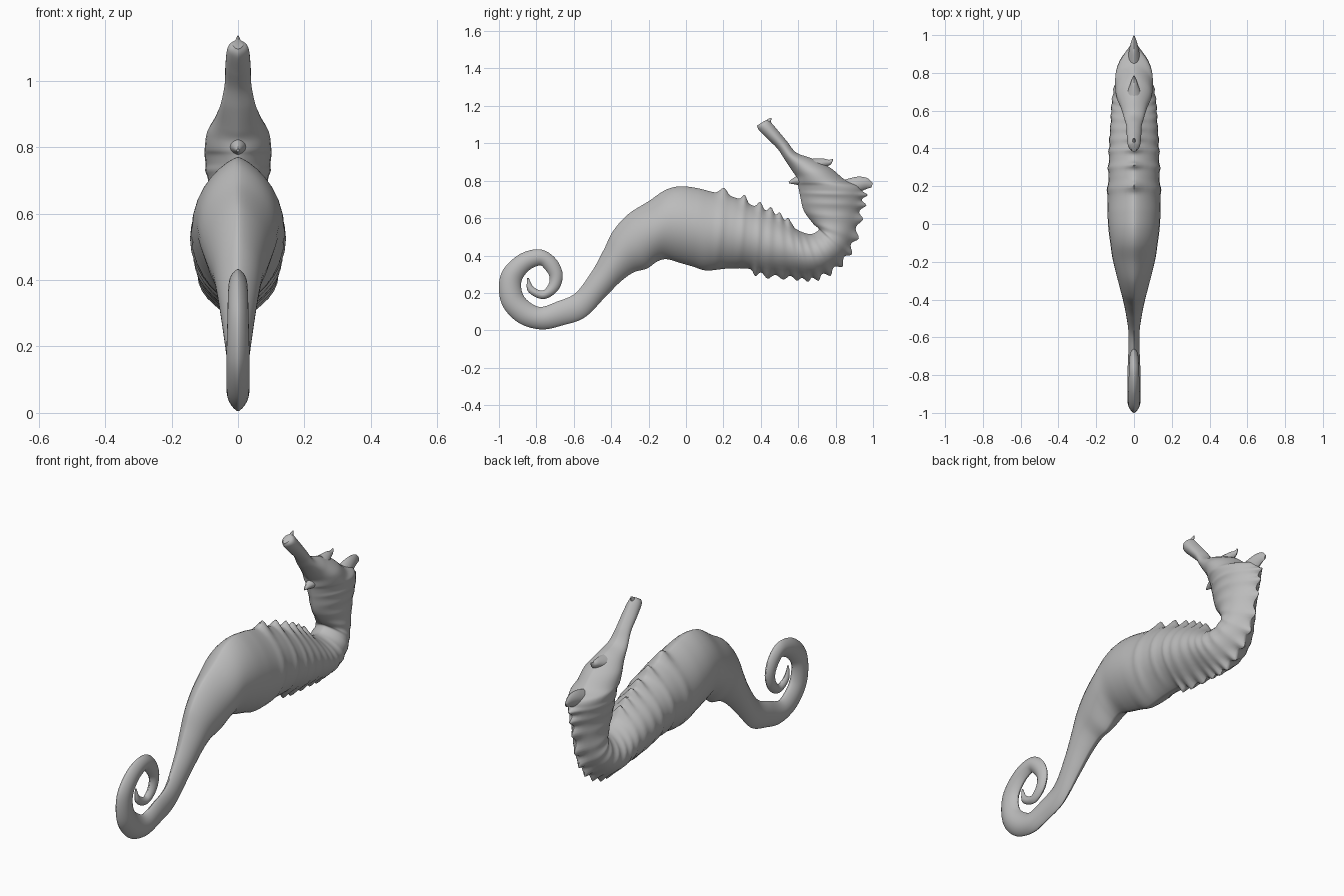
import bpy
import bmesh
import math
from mathutils import Vector

default_cube = bpy.data.objects.get("Cube")
if default_cube:
    bpy.data.objects.remove(default_cube, do_unlink=True)

grey = bpy.data.materials.new("plain grey")
grey.use_nodes = True
grey.diffuse_color = (0.5, 0.5, 0.5, 1)
grey.node_tree.nodes["Principled BSDF"].inputs["Base Color"].default_value = (0.5, 0.5, 0.5, 1)

STEPS = 10    # rings between two stations
SIDES = 32    # points around each ring


def sections_from_centres(path):
    """Turn (y, z, radius, half width) into (inner point, outer point, half width)."""
    result = []
    for i, (y, z, radius, width) in enumerate(path):
        before = path[max(i - 1, 0)]
        after = path[min(i + 1, len(path) - 1)]
        tangent = Vector((after[0] - before[0], after[1] - before[1])).normalized()
        ny, nz = -tangent.y * radius, tangent.x * radius
        result.append((y + ny, z + nz, y - ny, z - nz, width))
    return result


def catmull(a, b, c, d, t):
    return 0.5 * (2 * b + (c - a) * t + (2 * a - 5 * b + 4 * c - d) * t * t
                  + (3 * b - a - 3 * c + d) * t ** 3)


def smooth_sections(stations):
    """Yield (station position, interpolated section) along the spline."""
    last = len(stations) - 1
    for step in range(last * STEPS + 1):
        i = min(step // STEPS, last - 1)
        t = step / STEPS - i
        four = [stations[min(max(i + k, 0), last)] for k in (-1, 0, 1, 2)]
        yield step / STEPS, [catmull(*values, t) for values in zip(*four)]


def loft(name, stations, relief=None):
    """Skin keeled oval sections, given in hundredths of a unit."""
    bm = bmesh.new()
    rings = []
    for position, (uy, uz, ly, lz, width) in smooth_sections(stations):
        middle = Vector((0, uy + ly, uz + lz)) / 2
        half = Vector((0, uy - ly, uz - lz)) / 2
        inner, outer, swell = relief(position) if relief else (0, 0, 0)
        ring = []
        for k in range(SIDES):
            angle = math.tau * k / SIDES
            s, c = math.sin(angle), math.cos(angle)
            push = (inner if c > 0 else outer) * abs(c) ** 12
            point = middle + half * c + half.normalized() * math.copysign(push, c)
            point.x = math.copysign(abs(s) ** 1.5, s) * max(width, 0.1) * (1 + swell)
            ring.append(bm.verts.new(point / 100))
        rings.append(ring)
    for first, second in zip(rings, rings[1:]):
        for k in range(SIDES):
            n = (k + 1) % SIDES
            bm.faces.new((first[k], first[n], second[n], second[k]))
    bm.faces.new(rings[0])
    bm.faces.new(rings[-1])
    bmesh.ops.recalc_face_normals(bm, faces=bm.faces)
    mesh = bpy.data.meshes.new(name)
    bm.to_mesh(mesh)
    bm.free()
    mesh.materials.append(grey)
    part = bpy.data.objects.new(name, mesh)
    bpy.context.collection.objects.link(part)
    bpy.ops.object.select_all(action="DESELECT")
    part.select_set(True)
    bpy.context.view_layer.objects.active = part
    bpy.ops.object.shade_smooth_by_angle(angle=math.radians(45))
    return part


# Curled tail: centre y, z, radius, half width
tail = [
    (-84.5, 28, 0.4, 0.4), (-83, 22, 1.9, 1.3), (-76.5, 19, 2.3, 1.8),
    (-71, 23, 3, 2), (-69.5, 29.5, 3.6, 2.2), (-73, 36, 4, 2.5),
    (-78.5, 39, 4.3, 2.7), (-87, 36, 5, 3), (-93.5, 28, 5.8, 3.2),
    (-93, 17, 6.2, 3.5), (-86.5, 9.5, 6.2, 3.5), (-77.5, 6.5, 6, 3.4), (-67.5, 9, 6.5, 3),
]

# Trunk: dorsal y, z, belly y, z, half width
trunk = [
    (-59, 20, -54, 7, 3), (-50, 32, -43, 18, 4.5), (-44, 43, -35, 26, 6),
    (-39, 53, -28, 31, 7.5), (-31, 62, -21, 33, 9.5), (-20, 69, -15, 37, 11.5),
    (-11, 75, -10, 38, 12.5), (-3, 77, -3, 36, 13.5), (6, 76, 4, 34, 14),
    (14, 74, 11, 32, 14), (26, 71, 22, 33, 13.5), (35, 67, 33, 33, 13.2),
    (44, 63, 42, 31, 12.8), (53, 58, 56, 30, 12), (61, 53, 67, 29, 11.5),
]

# Neck, head and snout: throat side y, z, crown side y, z, half width
head = [
    (67, 51.5, 76, 32, 10.5), (71, 54, 84, 39, 9), (68, 57, 89, 49, 8),
    (63, 64, 92, 62, 8), (61, 72, 94, 71, 9.2), (60, 77, 93, 77, 10),
    (59.5, 79, 85, 80.5, 10), (59, 82, 77, 87, 9.3), (57, 85, 67, 92, 7),
    (53, 91, 59, 95, 5.2), (49, 97, 54, 101, 4), (44, 102, 49, 107, 3.8),
    (39, 107, 44.5, 112, 3.2), (38, 109.5, 42, 112, 1.5),
]

# Bony rings, as positions along the trunk stations
bony_rings = [9.5, 10.55, 11.5, 12.15, 12.7, 13.25, 13.75, 14.3,
              15, 15.7, 16.4, 17.1, 17.8, 18.5, 19.2]


def bony_relief(position):
    u = position - len(tail)
    bump = sum(math.exp(-((u - ring) / 0.19) ** 2) for ring in bony_rings)
    dorsal = 3.6 * bump if 9 < u < 13.6 else 0
    belly = 3.2 * bump if u > 11 else 0
    return dorsal, belly, 0.05 * bump


loft("seahorse_body", sections_from_centres(tail) + trunk + head, bony_relief)

# Spines on the head: centre y, z, radius, half width
spines = {
    "crown": [(84, 75, 5, 4), (92, 78, 4.2, 2.6), (96.5, 78.5, 3, 1.5), (99.5, 77.5, 1.2, 0.4)],
    "brow_horn": [(69, 88, 4, 4), (74, 89.5, 2.4, 2), (77, 90, 1.3, 1), (78.5, 91.5, 0.3, 0.3)],
    "chin_spine": [(63, 80, 3, 3), (59, 80, 2.2, 2), (55, 79, 0.5, 0.4)],
    "snout_barb": [(42, 109, 2, 1.8), (44, 111.5, 1.4, 1), (45.5, 113.5, 0.3, 0.2)],
}
for spine_name, path in spines.items():
    loft(spine_name, sections_from_centres(path))
